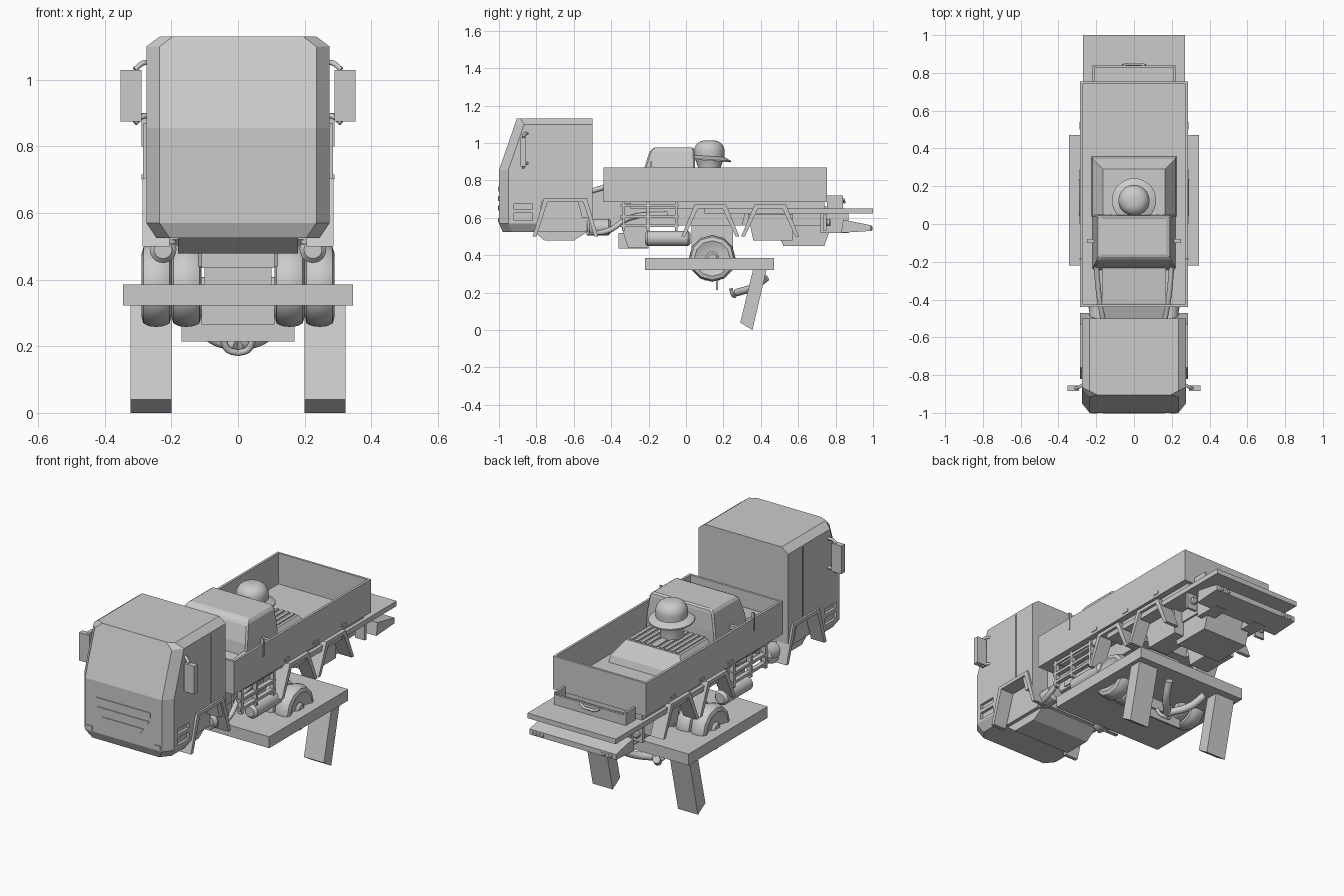
import bpy, bmesh
from math import sin, cos, pi, tau, radians
from mathutils import Vector

if "Cube" in bpy.data.objects:
    bpy.data.objects.remove(bpy.data.objects["Cube"])

grey = bpy.data.materials.new("plain grey")
grey.use_nodes = True
grey.diffuse_color = (.6, .6, .6, 1)
grey.node_tree.nodes["Principled BSDF"].inputs["Base Color"].default_value = grey.diffuse_color


def place(name, data, mirror):
    """Link the data as an object, optionally mirrored to the other side."""
    data.materials.append(grey)
    part = bpy.data.objects.new(name, data)
    bpy.context.collection.objects.link(part)
    if mirror:
        part.modifiers.new("Mirror", 'MIRROR')
    return part


def loft(name, rings, mirror=False, smooth=False):
    """Skin closed rings of equal length and cap both ends."""
    bm = bmesh.new()
    rows = [[bm.verts.new(point) for point in ring] for ring in rings]
    for low, high in zip(rows, rows[1:]):
        for i in range(len(low)):
            bm.faces.new((low[i - 1], low[i], high[i], high[i - 1]))
    bm.faces.new(rows[0])
    bm.faces.new(rows[-1])
    bmesh.ops.recalc_face_normals(bm, faces=bm.faces)
    for face in bm.faces:
        face.smooth = smooth
    for edge in bm.edges:
        edge.smooth = edge.calc_face_angle(0) < radians(40)
    mesh = bpy.data.meshes.new(name)
    bm.to_mesh(mesh)
    bm.free()
    return place(name, mesh, mirror)


def prism(name, profile, left, right, mirror=False):
    """Extrude a side profile of (y, z) points across x."""
    return loft(name, [[(x, y, z) for y, z in profile] for x in (left, right)], mirror)


def trapezoid(length, height, front_slope=0, back_slope=0):
    """Side profile whose bottom edge is drawn in by the slopes."""
    (front, back), (bottom, top) = length, height
    return [(front + front_slope, bottom), (back - back_slope, bottom), (back, top), (front, top)]


def middle_box(name, half_width, length, height):
    return prism(name, trapezoid(length, height), -half_width, half_width)


def side_box(name, inner, outer, length, height):
    return prism(name, trapezoid(length, height), inner, outer, True)


def span(start, size):
    return start, start + size


def lathe(name, profile, centre, axis, sides=24, mirror=False):
    """Turn (radius, distance) points around an axis through the centre."""
    turn = Vector((0, 0, 1)).rotation_difference(Vector(axis))
    angles = [tau * i / sides for i in range(sides)]
    rings = [[Vector(centre) + turn @ Vector((radius * cos(a), radius * sin(a), along))
              for a in angles] for radius, along in profile]
    return loft(name, rings, mirror, True)


def canister(name, radius, length, centre, axis=(0, 1, 0), mirror=True):
    """Cylinder with chamfered ends."""
    rim = radius / 3
    profile = [(radius - rim, 0), (radius, rim), (radius, length - rim), (radius - rim, length)]
    return lathe(name, profile, centre, axis, mirror=mirror)


def tube(name, points, radius, mirror=False):
    curve = bpy.data.curves.new(name, 'CURVE')
    curve.dimensions = '3D'
    curve.bevel_depth = radius
    curve.use_fill_caps = True
    spline = curve.splines.new('BEZIER')
    spline.bezier_points.add(len(points) - 1)
    for knot, point in zip(spline.bezier_points, points):
        knot.co = point
        knot.handle_left_type = knot.handle_right_type = 'AUTO'
    return place(name, curve, mirror)


# Truck cab: plan with chamfered front corners, lofted upward
CAB_WIDTH, CAB_BACK, CAB_FRONT = .275, -.5, -1


def cab_plan(height, narrowing=0, setback=0, chamfer=.05):
    width, front = CAB_WIDTH - narrowing, CAB_FRONT + setback
    half = [(width, CAB_BACK), (width, front + chamfer), (width - .04, front)]
    return [(x, y, height) for x, y in half] + [(-x, y, height) for x, y in reversed(half)]


cab = loft("truck_cab", [cab_plan(.525, .03, .02), cab_plan(.57), cab_plan(.855),
                         cab_plan(1.1, 0, .085), cab_plan(1.13, .04, .095, .02)])

# Cutters for the wheel arches, door seams and steps
ARCH = (-.82, CAB_BACK)
outer = CAB_WIDTH + .1
cutters = [prism("arch_cutter", trapezoid(ARCH, (.69, .4), .05, .08), .2, outer, True),
           side_box("rear_sill_cutter", .2, outer, span(-.56, .1), (.4, .6)),
           side_box("door_seam_cutter", .27, outer, span(-.635, .008), (.7, 1.09)),
           side_box("lower_step_cutter", .26, outer, span(-.92, .1), span(.585, .04)),
           side_box("upper_step_cutter", .26, outer, span(-.92, .1), span(.645, .03))]
for cutter in cutters:
    cutter.hide_render = cutter.hide_viewport = True
    cut = cab.modifiers.new("Cut", 'BOOLEAN')
    cut.operation = 'DIFFERENCE'
    cut.object = cutter

# Grille bars and lamps, as thin plates on the nose
nose = span(CAB_FRONT - .004, .01)
for name, width, taper, bottom in (("upper", .165, 0, .74), ("middle", .16, .02, .69),
                                   ("lower", .125, .02, .64)):
    top, low = bottom + .027, width - taper
    loft(name + "_grille_bar", [[(-low, y, bottom), (low, y, bottom), (width, y, top), (-width, y, top)]
                                for y in nose])
side_box("front_lamp", .19, .225, nose, span(.575, .025))

# Cab underbody
prism("cab_underbody", trapezoid((-.82, -.52), (.478, .53), .065, .08), -.18, .18)
middle_box("engine_sump", .11, (-.36, -.2), (.435, .52))

# Mirrors
side_box("mirror", .29, .352, span(-.885, .03), (.875, 1.03))
for height in (.89, 1.05):
    tube("mirror_arm", [(.26, -.84, height), (.285, -.86, height), (.31, -.87, height - .02)], .008, True)


# Bent fender strips, each the outline of a trapezoid with thickness
def fender(name, length, top, lean, thickness=.02):
    outside = trapezoid(length, (top, .5), lean, lean)
    front, back = length
    inside = trapezoid((front + thickness, back - thickness), (top - thickness, .5), lean, lean)
    order = (3, 0, 1, 2)
    prism(name, [outside[i] for i in order] + [inside[i] for i in reversed(order)], .205, .286, True)


fender("front_fender", (-.82, -.47), .705, .06)
fender("middle_fender", span(-.025, .31), .67, .07)
fender("rear_fender", span(.295, .31), .67, .07)

# Cargo bed
BED_FRONT, BED_BACK, BED_WIDTH, WALL = -.44, .755, .285, .013
BED_LENGTH, BED_HEIGHT = (BED_FRONT, BED_BACK), (.685, .868)
FLOOR = BED_HEIGHT[0]
middle_box("bed_floor", BED_WIDTH, BED_LENGTH, span(FLOOR, WALL))
side_box("bed_side", BED_WIDTH - WALL, BED_WIDTH, BED_LENGTH, BED_HEIGHT)
middle_box("bed_front", BED_WIDTH, span(BED_FRONT, WALL), BED_HEIGHT)
middle_box("bed_tailgate", BED_WIDTH, span(BED_BACK, -WALL), BED_HEIGHT)
side_box("side_latch", BED_WIDTH - WALL, BED_WIDTH + .004, span(-.19, .008), (.8, .9))
for y in (0, .25, .5):
    side_box("side_marker", BED_WIDTH - WALL, BED_WIDTH + .004, span(y, .04), span(.7, .015))

# Chassis and rear deck
side_box("chassis_rail", .1, .15, (-.55, .83), (.56, .66))
middle_box("bed_crossframe", .25, (-.3, .74), (.65, FLOOR))
middle_box("rear_deck", .27, (.1, 1), (.622, .65))
prism("rear_tank", trapezoid((.33, .57), (.48, .62), .03), .08, .2, True)
prism("rear_underbox", trapezoid((.45, .8), (.45, .62), .07, .06), -.14, .14)
RACK_LENGTH, RACK_WIDTH = (BED_BACK, .84), .22
middle_box("rear_rack_floor", RACK_WIDTH, RACK_LENGTH, (.645, .665))
middle_box("rear_rack_back", RACK_WIDTH, span(.84, -WALL), (.65, .705))
side_box("rear_rack_side", RACK_WIDTH - WALL, RACK_WIDTH, RACK_LENGTH, (.65, .72))
tube("rear_handle", [(.06, .84, .7), (.03, .846, .685), (0, .846, .685)], .007, True)
prism("rear_bumper", [(.83, .52), (.99, .53), (.99, .56), (.84, .59)], -.265, .265)
side_box("bumper_bracket", .09, .17, (.72, .87), (.52, .64))
for x in (.19, .23):
    canister("tail_lamp", .014, .01, (x, .986, .545))
side_box("side_lamp_plate", .2, .26, span(.735, .015), (.53, .62))
canister("side_lamp", .02, .025, (.23, .748, .575))

# Side tanks, lattice and pipes
canister("air_tank", .04, .245, (.225, -.22, .49))
canister("exhaust_can", .045, .13, (.19, -.53, .55))
prism("gear_case", trapezoid((-.36, -.2), (.44, .6), .05), -.12, .12)
RACK_INNER, RACK_OUTER, BAR = .235, .26, .015
for height in (.55, .6, .66):
    side_box("lattice_bar", RACK_INNER, RACK_OUTER, (-.35, -.04), span(height, BAR))
for y in (-.34, -.21, -.06):
    side_box("lattice_post", RACK_INNER, RACK_OUTER, span(y, BAR), (.53, FLOOR))
side_box("lattice_back", .19, .2, (-.33, -.06), (.55, .68))
tube("side_pipe", [(.2, -.53, .52), (.23, -.42, .53), (.22, -.3, .6), (.2, -.1, .62)], .014, True)

# Small pickup sunk into the bed
prism("pickup_body", [(CAB_BACK, .56), (.3, .56), (.34, .72), (-.2, .8), (-.42, .78), (CAB_BACK, .75)],
      -.17, .17)
tube("hood_edge", [(.165, CAB_BACK, .745), (.185, -.38, .78), (.2, -.22, .81)], .014, True)


def rectangle(height, half_width, front, back):
    corners = [(half_width, front), (half_width, back), (-half_width, back), (-half_width, front)]
    return [(x, y, height) for x, y in corners]


pickup_cab = loft("pickup_cab", [rectangle(FLOOR, .22, -.245, .05), rectangle(.86, .21, -.225, .05),
                                 rectangle(.955, .195, -.195, .045), rectangle(.977, .18, -.17, .04)])
soften = pickup_cab.modifiers.new("Soft edges", 'BEVEL')
soften.width = .008
side_box("pickup_door_handle", .2, .25, span(-.1, .02), span(.83, .02))
DECK_FRONT = .04
loft("pickup_deck", [rectangle(FLOOR, .225, DECK_FRONT, .36), rectangle(.735, .22, DECK_FRONT, .345),
                     rectangle(.815, .165, DECK_FRONT, .29)])
for i in range(5):
    side_box("deck_slat", i * .033, i * .033 + .018, (DECK_FRONT, .285), span(.81, .012))

# Helmeted head
HEAD_Y, BRIM = .125, .91
lathe("neck", [(.06, .81), (.06, .87), (.075, BRIM)], (0, HEAD_Y, 0), (0, 0, 1))
arc = [i * pi / 18 for i in range(9)]
dome = [(.082 * cos(a) ** .7, .045 + .06 * sin(a)) for a in arc]
lathe("helmet", [(.08, 0)] + dome, (0, HEAD_Y, BRIM), (0, 0, 1), 32)
lathe("helmet_brim", [(.08, .01), (.117, -.005), (.117, .002), (.08, .02)],
      (0, HEAD_Y, BRIM), (0, .07, 1), 32)

# Twin wheels with dished sides, and their axle
WHEEL_Y, WHEEL_Z, SIDEWAYS = .14, .383, (1, 0, 0)
DISH, TYRE_WIDTH = .06, .09
half_turn = [i * pi / 6 for i in range(7)]
tread = [(.095 + .03 * abs(sin(a)) ** .6, TYRE_WIDTH / 2 * (1 - cos(a))) for a in half_turn]
tyre = [(DISH, .015)] + tread + [(DISH, TYRE_WIDTH - .015)]
for x in (.11, .2):
    lathe("tyre", tyre, (x, WHEEL_Y, WHEEL_Z), SIDEWAYS, 12, True)
canister("wheel_hub", .035, .05, (.24, WHEEL_Y, WHEEL_Z), SIDEWAYS)
canister("axle", .025, .4, (-.2, WHEEL_Y, WHEEL_Z), SIDEWAYS, False)
middle_box("axle_mount", .1, span(.03, .22), (WHEEL_Z, .57))
middle_box("axle_beam", .11, span(.1, .08), span(.265, .06))

# Bench with two raked legs
middle_box("bench_top", .345, (-.22, .47), (.322, .385))
prism("bench_leg", [(.36, .33), (.432, .33), (.355, 0), (.29, .04)], .2, .322, True)

# Shapes hanging below the bench
middle_box("hanging_plate", .17, span(.16, .01), (.215, .33))
tube("curled_horn", [(.12, .43, .28), (.08, .36, .23), (0, .27, .2)], .02, True)
tube("hook_ring", [(.045, .24, .22), (.03, .25, .19), (0, .26, .18)], .01, True)
